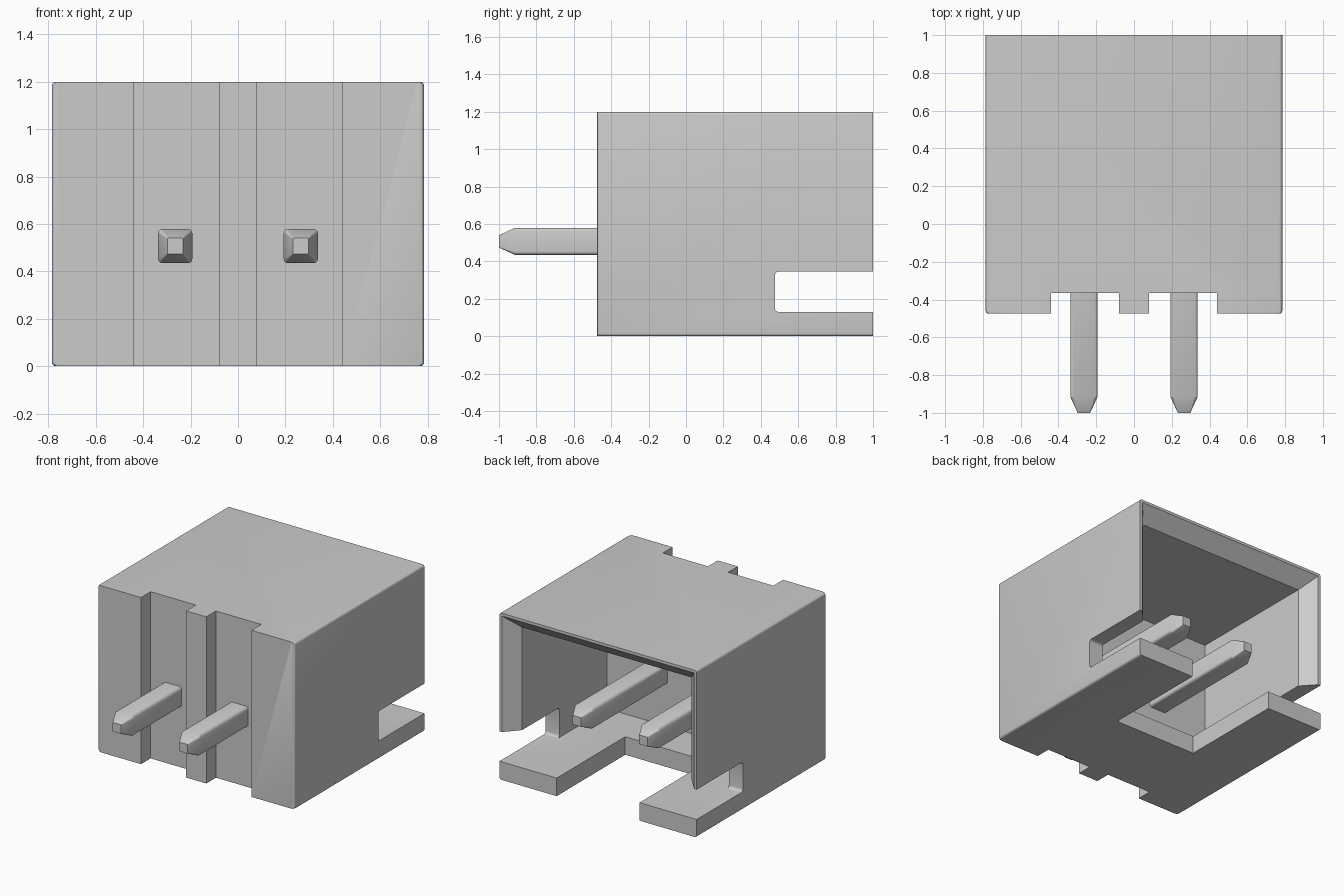
import bpy, bmesh
from math import sin, cos, pi

if "Cube" in bpy.data.objects:
    bpy.data.objects.remove(bpy.data.objects["Cube"])

grey = bpy.data.materials.new("light grey plastic")
grey.use_nodes = True
COLOUR = (0.6, 0.6, 0.6, 1)
grey.diffuse_color = COLOUR
grey.node_tree.nodes["Principled BSDF"].inputs["Base Color"].default_value = COLOUR


def ring(y, half, low, high, r=0.0, steps=4):
    """Rectangle across y, with optional rounded corners."""
    corners = [(half, high), (-half, high), (-half, low), (half, low)]
    if r == 0:
        return [(x, y, z) for x, z in corners]
    points = []
    for k, (x, z) in enumerate(corners):
        cx = x - r if x > 0 else x + r
        cz = z - r if z == high else z + r
        for i in range(steps + 1):
            a = (k + i / steps) * pi / 2
            points.append((cx + r * cos(a), y, cz + r * sin(a)))
    return points


def loft(name, rings, x=0.0):
    """Solid skinned through rings of equal point count."""
    bm = bmesh.new()
    loops = [[bm.verts.new((p[0] + x, p[1], p[2])) for p in r] for r in rings]
    for a, b in zip(loops, loops[1:]):
        for i in range(len(a)):
            j = (i + 1) % len(a)
            bm.faces.new((a[i], a[j], b[j], b[i]))
    bm.faces.new(loops[0])
    bm.faces.new(loops[-1])
    bmesh.ops.recalc_face_normals(bm, faces=bm.faces)
    mesh = bpy.data.meshes.new(name)
    bm.to_mesh(mesh)
    bm.free()
    obj = bpy.data.objects.new(name, mesh)
    mesh.materials.append(grey)
    bpy.context.collection.objects.link(obj)
    return obj


def box(name, half, y0, y1, low, high, x=0.0):
    return loft(name, [ring(y0, half, low, high), ring(y1, half, low, high)], x)


def activate(obj):
    bpy.ops.object.select_all(action='DESELECT')
    obj.select_set(True)
    bpy.context.view_layer.objects.active = obj


def cut(target, cutter):
    cutter.hide_render = True
    mod = target.modifiers.new("cut", 'BOOLEAN')
    mod.operation = 'DIFFERENCE'
    mod.solver = 'EXACT'
    mod.object = cutter
    activate(target)
    bpy.ops.object.modifier_apply(modifier=mod.name)
    bpy.data.objects.remove(cutter)


W, FRONT, BACK, TOP, FLOOR = 0.785, -0.475, 1.0, 1.2, 0.13
R = 0.016

# Housing block with softened long edges and front uprights
rings = [ring(FRONT + R * (1 - sin(a)), W - R * (1 - cos(a)), 0, TOP, R)
         for a in (pi / 2, pi / 3, pi / 6, 0)]
rings = rings[::1] + [ring(BACK, W, 0, TOP, R)]
housing = loft("housing", [ring(FRONT + R * (1 - cos(i * pi / 6)),
                                W - R * (1 - sin(i * pi / 6)), 0, TOP, R)
                           for i in range(4)] + [ring(BACK, W, 0, TOP, R)])

# Vertical grooves in the front
for side in (-1, 1):
    cut(housing, box("groove_cutter", 0.18, -0.6, -0.365, -0.1, 1.3, side * 0.26))

# Open cavity with a flared mouth
cut(housing, loft("cavity_cutter", [
    ring(-0.067, 0.675, FLOOR, 1.085),
    ring(0.9, 0.675, FLOOR, 1.085),
    ring(BACK, 0.765, FLOOR, 1.18),
    ring(1.1, 0.765, FLOOR, 1.18)]))

# Side slots with rounded inner corners
f = 0.02
cut(housing, loft("side_slot_cutter", [
    ring(0.475 + f * (1 - cos(i * pi / 8)), 1,
         FLOOR + f * (1 - sin(i * pi / 8)), 0.345 - f * (1 - sin(i * pi / 8)))
    for i in range(5)] + [ring(1.2, 1, FLOOR, 0.345)]))

# Notch in the floor
cut(housing, box("floor_notch_cutter", 0.33, 0.22, 1.3, -0.1, 0.2))

# Contact pins with tapered ends
parts = [housing]
MID, THICK, TIP = 0.507, 0.072, 0.033
for name, x in (("right_pin", -0.265), ("left_pin", 0.265)):
    parts.append(loft(name, [
        ring(y, h, MID - h, MID + h, r) for y, h, r in (
            (-1, TIP, 0.003), (-0.915, THICK, 0.018),
            (0.78, THICK, 0.018), (0.865, TIP, 0.003))], x))

for part in parts:
    activate(part)
    bpy.ops.object.shade_smooth_by_angle(angle=pi / 7)
